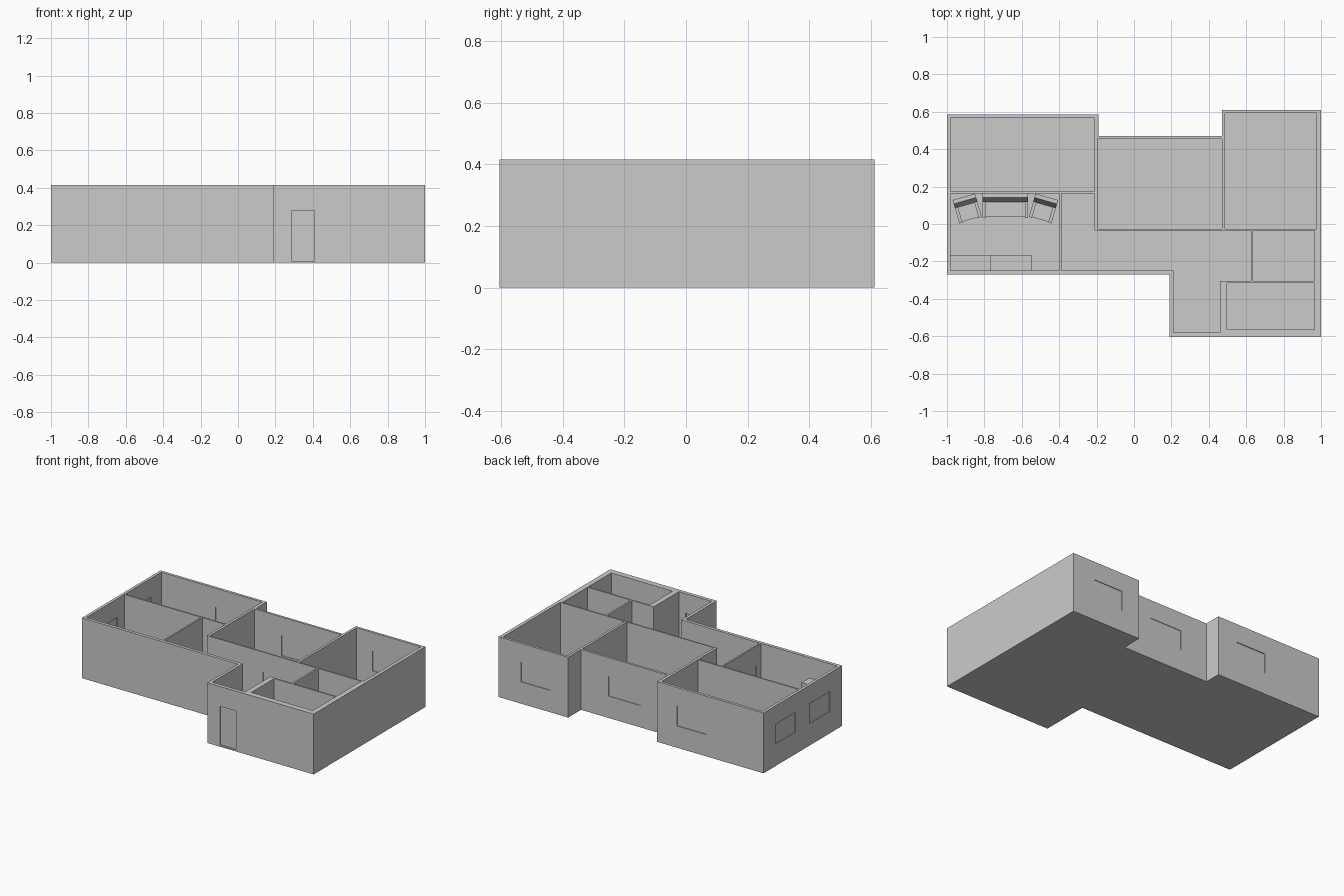
import bpy, bmesh, math
from mathutils import Matrix

if "Cube" in bpy.data.objects:
    bpy.data.objects.remove(bpy.data.objects["Cube"])

H = 0.415       # wall height
FLOOR = 0.01    # floor slab thickness

plaster = bpy.data.materials.new("light_grey")
plaster.diffuse_color = (0.6, 0.6, 0.6, 1)
plaster.use_nodes = True
plaster.node_tree.nodes["Principled BSDF"].inputs["Base Color"].default_value = plaster.diffuse_color


def prism(name, pts, z0, z1):
    """Extrude a plan outline from z0 to z1."""
    bm = bmesh.new()
    face = bm.faces.new([bm.verts.new((x, y, z0)) for x, y in pts])
    ext = bmesh.ops.extrude_face_region(bm, geom=[face])
    top = [v for v in ext["geom"] if isinstance(v, bmesh.types.BMVert)]
    bmesh.ops.translate(bm, verts=top, vec=(0, 0, z1 - z0))
    bmesh.ops.recalc_face_normals(bm, faces=bm.faces)
    me = bpy.data.meshes.new(name)
    bm.to_mesh(me)
    bm.free()
    ob = bpy.data.objects.new(name, me)
    bpy.context.collection.objects.link(ob)
    me.materials.append(plaster)
    return ob


def box(name, x0, x1, y0, y1, z0, z1):
    return prism(name, [(x0, y0), (x1, y0), (x1, y1), (x0, y1)], z0, z1)


def carve(target, cutter):
    cutter.hide_render = True
    mod = target.modifiers.new("cut", 'BOOLEAN')
    mod.operation, mod.solver, mod.object = 'DIFFERENCE', 'EXACT', cutter
    bpy.context.view_layer.objects.active = target
    bpy.ops.object.modifier_apply(modifier=mod.name)
    bpy.data.objects.remove(cutter)


# House block
house = prism("walls_and_floor", [
    (-1, -0.27), (0.19, -0.27), (0.19, -0.605), (1, -0.605), (1, 0.61),
    (0.47, 0.61), (0.47, 0.47), (-0.19, 0.47), (-0.19, 0.585), (-1, 0.585)], 0, H)

# Rooms, hollowed from above
rooms = [(-0.98, -0.212, 0.174, 0.566), (-0.98, -0.397, -0.248, 0.164),
         (-0.194, 0.47, -0.027, 0.454), (0.487, 0.976, -0.027, 0.593),
         (0.637, 0.964, -0.306, -0.036), (0.497, 0.964, -0.565, -0.316)]
for r in rooms:
    carve(house, box("room_cutter", *r, FLOOR, 0.6))
carve(house, prism("hall_cutter", [
    (-0.387, -0.248), (0.21, -0.248), (0.21, -0.58), (0.46, -0.58),
    (0.46, -0.306), (0.625, -0.306), (0.625, -0.036), (-0.212, -0.036),
    (-0.212, 0.164), (-0.387, 0.164)], FLOOR, 0.6))


def opening(kind, axis, a0, a1, w0, w1):
    """Cut a hole through a wall (w0..w1 thick) and fill it with a thin panel."""
    z0, z1 = (0.15, 0.287) if kind == "window" else (FLOOR, 0.278)
    mid, e = (w0 + w1) / 2, 0.002

    def span(along, across, lo, hi, name):
        args = along + across if axis == 'x' else across + along
        return box(name, *args, lo, hi)
    carve(house, span((a0, a1), (w0 - 0.004, w1 + 0.004), z0, z1, "opening_cutter"))
    t = min(0.004, (w1 - w0) * 0.25)
    span((a0 - e, a1 + e), (mid - t, mid + t), z0 - e, z1 + e, kind + "_panel")


# Windows
opening("window", 'x', 0.61, 0.83, 0.593, 0.61)
opening("window", 'x', 0.015, 0.26, 0.454, 0.47)
opening("window", 'x', -0.567, -0.34, 0.566, 0.585)
opening("window", 'y', 0.235, 0.454, -1, -0.98)
opening("window", 'y', -0.137, 0.087, -1, -0.98)

# Doors: entrance, then one per room
opening("door", 'x', 0.285, 0.41, -0.605, -0.58)
opening("door", 'x', -0.355, -0.243, 0.164, 0.174)
opening("door", 'x', 0.216, 0.332, -0.036, -0.027)
opening("door", 'x', 0.5, 0.612, -0.036, -0.027)
opening("door", 'x', 0.502, 0.584, -0.316, -0.306)
opening("door", 'y', -0.2, -0.085, -0.397, -0.387)
opening("door", 'y', -0.21, -0.095, 0.625, 0.637)


def seat_unit(name, width, cx, cy, angle):
    """Sofa or armchair: seat, two arms and a sloped backrest."""
    h, arm = width / 2, 0.017
    parts = [box(name + "_seat", -h + arm, h - arm, -0.061, 0.022, FLOOR, 0.062)]
    for s in (-1, 1):
        x0, x1 = sorted((s * h, s * (h - arm)))
        parts.append(box(name + "_arm", x0, x1, -0.065, 0.022, FLOOR, 0.09))
    back = prism(name + "_back", [(0.02, FLOOR), (0.065, FLOOR), (0.065, 0.135),
                                  (0.043, 0.135), (0.02, 0.062)], -h, h)
    # profile (y, z) extruded along x
    back.data.transform(Matrix(((0, 0, 1, 0), (1, 0, 0, 0), (0, 1, 0, 0), (0, 0, 0, 1))))
    for p in parts + [back]:
        p.matrix_world = Matrix.Translation((cx, cy, 0)) @ Matrix.Rotation(angle, 4, 'Z')


# Living room furniture
seat_unit("sofa", 0.245, -0.688, 0.098, 0)
for s in (-1, 1):
    seat_unit("armchair", 0.125, -0.688 + s * 0.204, 0.083, -s * math.radians(16))
box("tall_cabinet", -0.98, -0.765, -0.248, -0.165, FLOOR, 0.275)
box("low_cabinet", -0.765, -0.547, -0.248, -0.165, FLOOR, 0.13)
